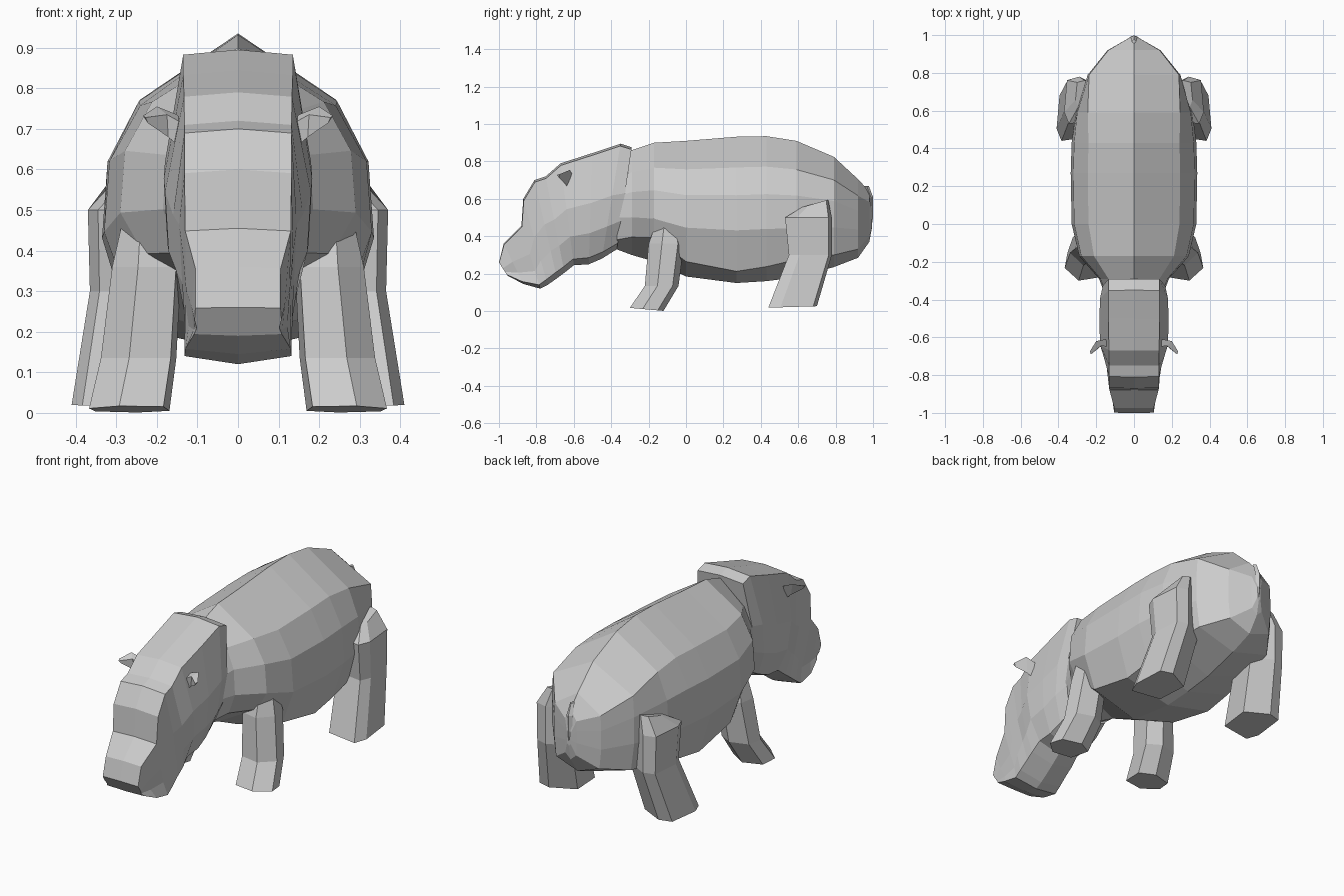
import bpy, bmesh


def make_object(name, bm):
    bmesh.ops.recalc_face_normals(bm, faces=bm.faces)
    mesh = bpy.data.meshes.new(name)
    bm.to_mesh(mesh)
    bm.free()
    ob = bpy.data.objects.new(name, mesh)
    bpy.context.collection.objects.link(ob)
    return ob


def loft(name, rings):
    bm = bmesh.new()
    loops = [[bm.verts.new(p) for p in ring] for ring in rings]
    n = len(loops[0])
    for a, b in zip(loops, loops[1:]):
        for i in range(n):
            j = (i + 1) % n
            bm.faces.new((a[i], a[j], b[j], b[i]))
    bm.faces.new(loops[0])
    bm.faces.new(loops[-1])
    return make_object(name, bm)


def section(top, bottom, half):
    """Symmetric ring between two (y, z) points; half = (x, height fraction), top to bottom."""
    inner = half[1:-1]
    pts = half + [(-x, t) for x, t in reversed(inner)]
    return [(x, bottom[0] + (top[0] - bottom[0]) * t,
             bottom[1] + (top[1] - bottom[1]) * t) for x, t in pts]


def mirrored(ob):
    m = ob.modifiers.new("Mirror", 'MIRROR')
    m.use_mirror_merge = False
    return ob


# Barrel body: y, top z, bottom z, half width, boxiness (squarer rump), belly edge height
body = [(-.37, .80, .33, .155, 0, .11), (-.29, .86, .30, .185, 0, .17),
        (-.17, .90, .265, .29, 0, .20), (0, .91, .185, .33, 0, .11),
        (.27, .932, .15, .335, 0, .08), (.43, .935, .16, .33, 0, .10),
        (.59, .91, .18, .31, .25, .13), (.79, .825, .235, .245, 1, .11),
        (.92, .705, .285, .14, 1, .11), (.98, .64, .37, .035, 1, .11),
        (.995, .54, .45, .012, 1, .11)]
barrel = [(0, 1), (.73, .79), (.96, .60), (1, .36), (.80, 0), (0, 0)]
boxy = [0, .97, 1, 1, .92, 0]
loft("body", [section((y, zt), (y, zb),
                      [(w * (x * (1 - b) + q * b), e if i == 4 else t)
                       for i, ((x, t), q) in enumerate(zip(barrel, boxy))])
              for y, zt, zb, w, b, e in body])

# Head: top y z, bottom y z, top half width, cheek half width, jaw half width
head = [(-.29, .875, -.37, .33, .135, .165, .11), (-.35, .895, -.45, .28, .135, .18, .12),
        (-.50, .845, -.52, .25, .135, .183, .125), (-.67, .79, -.60, .245, .133, .18, .125),
        (-.75, .72, -.65, .205, .132, .16, .13), (-.81, .70, -.69, .175, .132, .145, .13),
        (-.87, .60, -.74, .14, .132, .136, .132), (-.88, .455, -.78, .12, .13, .128, .132),
        (-.975, .36, -.87, .145, .105, .115, .13), (-1.0, .26, -.955, .19, .105, .107, .108)]
loft("head", [section((yt, zt), (yb, zb),
                      [(0, 1), (tw, .98), (cw, .55), (cw * .95, .28), (jw, .06), (0, 0)])
              for yt, zt, yb, zb, tw, cw, jw in head])


# Six-sided legs: centre x, centre y, z, half width, half depth, tilt (dz front to back)
def leg(name, shape, rows):
    return mirrored(loft(name, [[(cx + x * rx, cy + y * ry, z + y * tilt) for x, y in shape]
                                for cx, cy, z, rx, ry, tilt in rows]))


front_shape = [(1, -.25), (.25, -1), (-.85, -.8), (-1, .5), (-.2, 1), (.85, .65)]
hind_shape = [(1, -.5), (.75, -1), (-.85, -.8), (-1, .5), (.2, 1), (.85, .85)]
leg("front_leg", front_shape,
    [(.225, -.10, .47, .06, .06, 0), (.225, -.105, .36, .085, .095, 0),
     (.245, -.13, .135, .093, .09, 0), (.268, -.21, .009, .099, .09, -.008)])
leg("hind_leg", hind_shape,
    [(.25, .69, .575, .06, .07, .02), (.27, .655, .50, .10, .125, 0),
     (.27, .665, .30, .095, .115, 0), (.305, .57, .022, .105, .13, .004)])

# Ears: small curled triangular spikes
ear = [[(.13, -.65, .71), (.15, -.61, .735), (.15, -.635, .66)],
       [(.175, -.645, .735), (.20, -.62, .755), (.172, -.645, .68)],
       [(.228, -.69, .728), (.234, -.675, .732), (.222, -.68, .714)]]
mirrored(loft("ear", ear))

# Tail: thin tapered strip hanging on the rump
loft("tail", [[(x * w, y + d, z) for x, d in [(-1, 0), (0, .012), (1, 0), (0, -.012)]]
              for y, z, w in [(.965, .67, .012), (.988, .61, .018), (.988, .50, .014), (.975, .42, .006)]])
